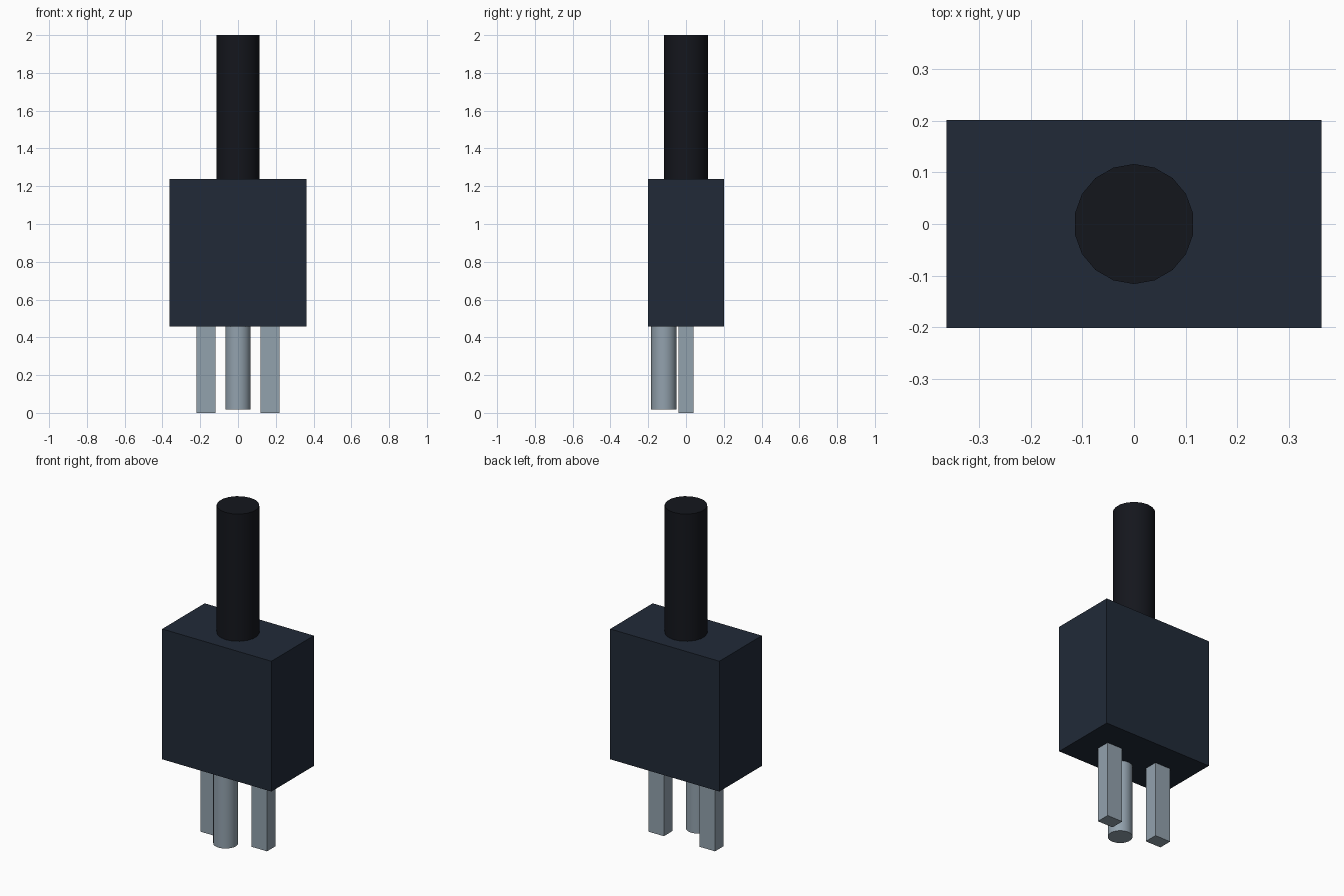
import bpy
import math

if "Cube" in bpy.data.objects:
    bpy.data.objects.remove(bpy.data.objects["Cube"])


def material(name, rgb):
    m = bpy.data.materials.new(name)
    m.diffuse_color = (*rgb, 1.0)
    m.use_nodes = True
    m.node_tree.nodes["Principled BSDF"].inputs["Base Color"].default_value = m.diffuse_color
    return m


HOUSING = material("dark_blue_plastic", (0.015, 0.023, 0.039))
RUBBER = material("black_rubber", (0.007, 0.008, 0.012))
METAL = material("pin_metal", (0.29, 0.36, 0.42))


def box(name, x, y, z, mat):
    """Box from (min, max) ranges on each axis."""
    centre = [(a + b) / 2 for a, b in (x, y, z)]
    bpy.ops.mesh.primitive_cube_add(size=1, location=centre)
    ob = bpy.context.object
    ob.name = name
    ob.scale = [b - a for a, b in (x, y, z)]
    bpy.ops.object.transform_apply(location=False, rotation=False, scale=True)
    ob.data.materials.append(mat)
    return ob


def rod(name, radius, x, y, z, sides, mat):
    """Smooth upright cylinder spanning the z range."""
    bpy.ops.mesh.primitive_cylinder_add(
        vertices=sides, radius=radius, depth=z[1] - z[0],
        location=(x, y, (z[0] + z[1]) / 2))
    ob = bpy.context.object
    ob.name = name
    ob.data.materials.append(mat)
    bpy.ops.object.shade_smooth_by_angle(angle=math.radians(35))
    return ob


# Plug housing
box("plug_body", (-0.362, 0.362), (-0.201, 0.201), (0.457, 1.238), HOUSING)

# Cable leaving the top
rod("cable", 0.116, 0, 0, (1.22, 2.0), 18, RUBBER)

# Pair of flat blades
for side, label in ((-1, "left"), (1, "right")):
    box(f"{label}_blade", sorted((side * 0.118, side * 0.221)),
        (-0.041, 0.041), (0.0, 0.475), METAL)

# Round earth pin, set toward the front
rod("earth_pin", 0.068, 0, -0.117, (0.018, 0.475), 18, METAL)
